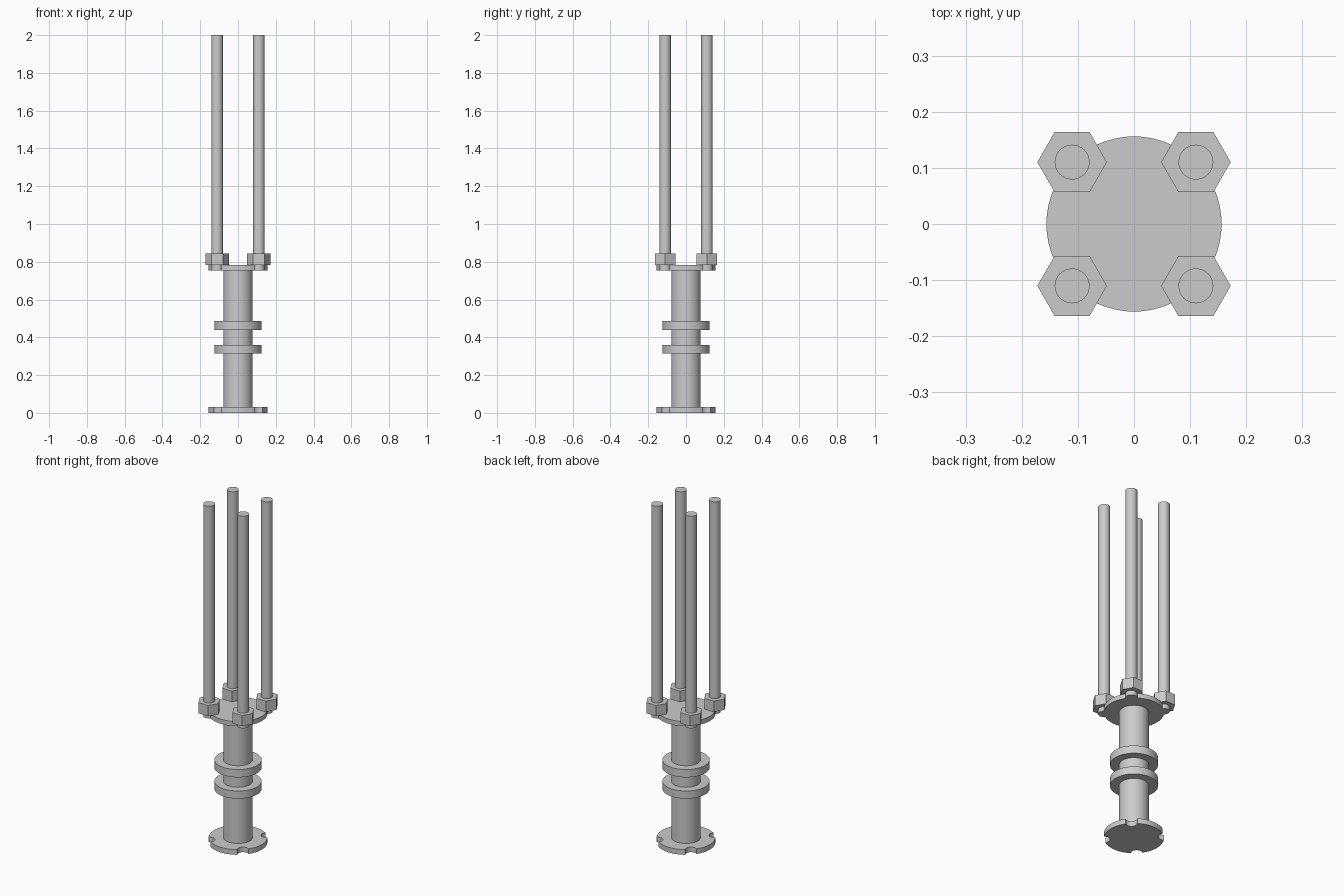
import bpy, bmesh, math

if "Cube" in bpy.data.objects:
    bpy.data.objects.remove(bpy.data.objects["Cube"])

STEEL = bpy.data.materials.new("grey_steel")
STEEL.diffuse_color = (0.6, 0.6, 0.6, 1.0)
STEEL.use_nodes = True
STEEL.node_tree.nodes["Principled BSDF"].inputs["Base Color"].default_value = STEEL.diffuse_color

FLANGE_R = 0.156    # flange radius
ROD_R = 0.031       # rod radius, also the notch radius
ROD_POS = FLANGE_R * math.sqrt(0.5)   # rods sit on the flange rim


def prism(name, outline, z0, z1, smooth=True):
    """Extrude a closed outline from z0 to z1."""
    bm = bmesh.new()
    base = bm.faces.new([bm.verts.new((x, y, z0)) for x, y in outline])
    top = bmesh.ops.extrude_face_region(bm, geom=[base], use_keep_orig=True)
    verts = [g for g in top["geom"] if isinstance(g, bmesh.types.BMVert)]
    bmesh.ops.translate(bm, verts=verts, vec=(0, 0, z1 - z0))
    bmesh.ops.recalc_face_normals(bm, faces=bm.faces)
    mesh = bpy.data.meshes.new(name)
    bm.to_mesh(mesh)
    bm.free()
    mesh.materials.append(STEEL)
    obj = bpy.data.objects.new(name, mesh)
    bpy.context.collection.objects.link(obj)
    if smooth:
        bpy.ops.object.select_all(action='DESELECT')
        obj.select_set(True)
        bpy.context.view_layer.objects.active = obj
        bpy.ops.object.shade_smooth_by_angle()
    return obj


def circle(r, n, cx=0.0, cy=0.0):
    return [(cx + r * math.cos(2 * math.pi * i / n),
             cy + r * math.sin(2 * math.pi * i / n)) for i in range(n)]


def notched_disc():
    """Disc outline with a round notch on each diagonal."""
    pts = []
    a = 2 * math.asin(ROD_R / (2 * FLANGE_R))   # half angle of a notch
    for q in range(4):
        mid = math.pi / 4 + q * math.pi / 2
        cx, cy = FLANGE_R * math.cos(mid), FLANGE_R * math.sin(mid)
        # notch arc, bulging towards the axis
        start, end = 1.5 * math.pi - a / 2, 0.5 * math.pi + a / 2
        for i in range(13):
            t = mid + start + (end - start) * i / 12
            pts.append((cx + ROD_R * math.cos(t), cy + ROD_R * math.sin(t)))
        # rim arc to the next notch
        for i in range(1, 16):
            t = mid + a + (math.pi / 2 - 2 * a) * i / 16
            pts.append((FLANGE_R * math.cos(t), FLANGE_R * math.sin(t)))
    return pts


# Central column with its end flanges and two collars
prism("bottom_flange", notched_disc(), 0.0, 0.03)
prism("column", circle(0.078, 64), 0.03, 0.755)
prism("lower_collar", circle(0.125, 64), 0.315, 0.36)
prism("upper_collar", circle(0.125, 64), 0.44, 0.486)
prism("top_flange", notched_disc(), 0.755, 0.782)

# Four rods seated in the top notches, each with a hex nut
for sx, side in ((-1, "left"), (1, "right")):
    for sy, end in ((-1, "front"), (1, "back")):
        x, y = sx * ROD_POS, sy * ROD_POS
        prism(f"rod_{end}_{side}", circle(ROD_R, 48, x, y), 0.755, 2.0)
        prism(f"nut_{end}_{side}", circle(0.062, 6, x, y), 0.782, 0.845, smooth=False)
